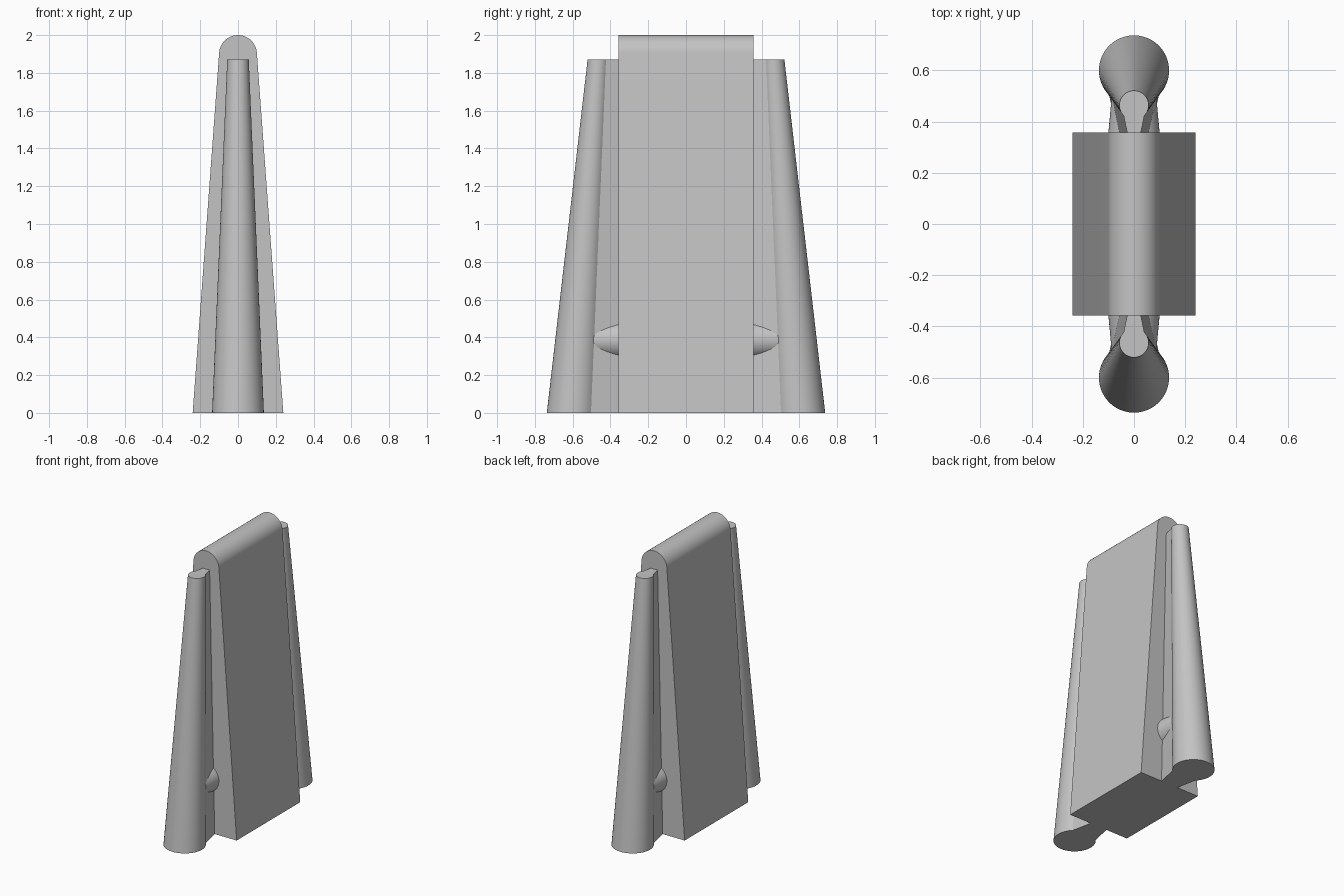
import bpy, bmesh
from math import sin, cos, pi, radians
from mathutils import Matrix

cube = bpy.data.objects.get("Cube")
if cube:
    bpy.data.objects.remove(cube, do_unlink=True)

grey = bpy.data.materials.new("plain_grey")
grey.use_nodes = True
COLOUR = (0.55, 0.55, 0.55, 1)
grey.diffuse_color = COLOUR
grey.node_tree.nodes["Principled BSDF"].inputs["Base Color"].default_value = COLOUR

BODY_Y = 0.358    # half length of the body
TOP_R = 0.1       # radius of the rounded ridge


def loft(name, start, end, caps=(True, True), skip_wall=None, turn=0):
    """Join two matching outlines with walls and optional end caps."""
    bm = bmesh.new()
    a = [bm.verts.new(p) for p in start]
    b = [bm.verts.new(p) for p in end]
    n = len(a)
    for i in range(n):
        if i != skip_wall:
            j = (i + 1) % n
            bm.faces.new((a[i], a[j], b[j], b[i]))
    if caps[0]:
        bm.faces.new(a[::-1])
    if caps[1]:
        bm.faces.new(b)
    bm.transform(Matrix.Rotation(turn, 4, "Z"))
    mesh = bpy.data.meshes.new(name)
    bm.to_mesh(mesh)
    bm.free()
    mesh.materials.append(grey)
    obj = bpy.data.objects.new(name, mesh)
    bpy.context.collection.objects.link(obj)
    bpy.ops.object.select_all(action="DESELECT")
    obj.select_set(True)
    bpy.context.view_layer.objects.active = obj
    bpy.ops.object.shade_smooth_by_angle(angle=radians(30))
    return obj


# Tapered body slab with a rounded ridge, extruded along y
def body_outline(y):
    tilt = radians(4.2)
    arc = [tilt + (pi - 2 * tilt) * i / 32 for i in range(33)]
    ridge = [(TOP_R * cos(t), y, 2 - TOP_R + TOP_R * sin(t)) for t in arc]
    return [(-0.24, y, 0), (0.24, y, 0)] + ridge


loft("body", body_outline(-BODY_Y), body_outline(BODY_Y))


# Keyhole outline of a post: a round bead on a flared web rooted at the body
def post_outline(z, centre, radius, root):
    arc = [radians(-45 + 270 * i / 48) for i in range(49)]
    bead = [(radius * cos(t), centre + radius * sin(t), z) for t in arc]
    return [(-root, BODY_Y, z), (root, BODY_Y, z)] + bead


def ring(y, radius, z=0.385):
    return [(radius * cos(t), y, z - radius * sin(t))
            for t in (2 * pi * i / 48 for i in range(48))]


# Tapered post and short round lug on each end of the body
for side, turn in (("back", 0), ("front", pi)):
    loft(side + "_post", post_outline(0, 0.6, 0.137, 0.067),
         post_outline(1.87, 0.464, 0.057, 0.027), skip_wall=0, turn=turn)
    loft(side + "_lug", ring(BODY_Y, 0.1), ring(0.52, 0.085),
         caps=(False, True), turn=turn)
